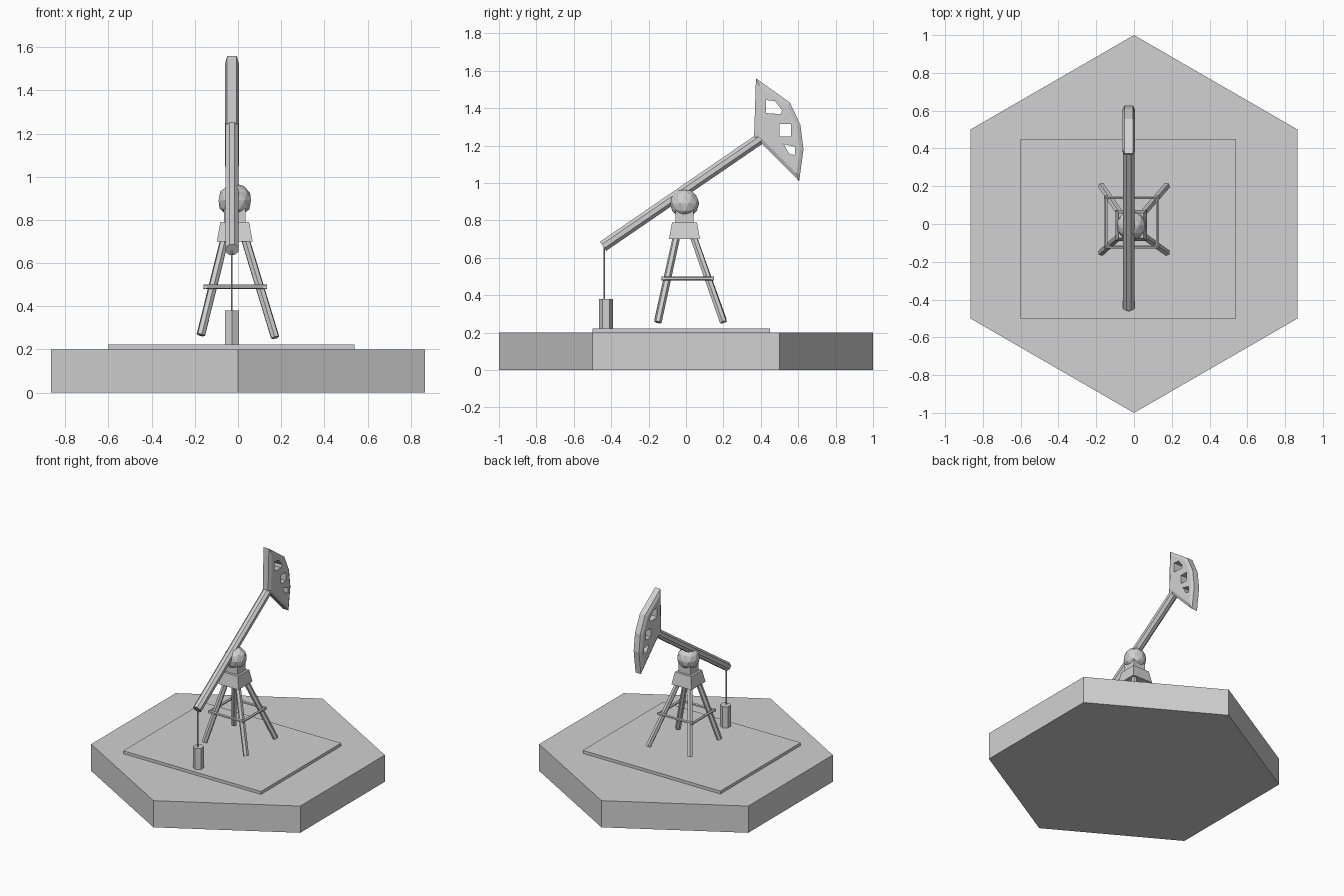
import bpy
import bmesh
from math import radians
from mathutils import Vector, Matrix

cube = bpy.data.objects.get("Cube")
if cube:
    bpy.data.objects.remove(cube, do_unlink=True)

grey = bpy.data.materials.new("plain grey")
grey.use_nodes = True
grey.diffuse_color = (0.64, 0.64, 0.64, 1)
grey.node_tree.nodes["Principled BSDF"].inputs["Base Color"].default_value = (0.64, 0.64, 0.64, 1)


def finish(name, bm):
    bmesh.ops.recalc_face_normals(bm, faces=bm.faces)
    mesh = bpy.data.meshes.new(name)
    bm.to_mesh(mesh)
    bm.free()
    mesh.materials.append(grey)
    obj = bpy.data.objects.new(name, mesh)
    bpy.context.collection.objects.link(obj)
    return obj


def rod(name, start, end, radius, sides, turn=0, top_radius=None):
    """Flat-sided cylinder or frustum between two points."""
    start, end = Vector(start), Vector(end)
    axis = end - start
    aim = axis.to_track_quat('Z', 'Y').to_matrix().to_4x4()
    place = Matrix.Translation((start + end) / 2) @ aim @ Matrix.Rotation(radians(turn), 4, 'Z')
    bm = bmesh.new()
    bmesh.ops.create_cone(bm, cap_ends=True, segments=sides, radius1=radius,
                          radius2=radius if top_radius is None else top_radius,
                          depth=axis.length, matrix=place)
    return finish(name, bm)


def box(name, low, high):
    low, high = Vector(low), Vector(high)
    bm = bmesh.new()
    bmesh.ops.create_cube(bm, size=1, matrix=Matrix.Translation((low + high) / 2)
                          @ Matrix.Diagonal((*(high - low), 1)))
    return finish(name, bm)


def side_plate(name, outline, x, half, chamfer=0, rise=0):
    """Extrude a (y, z) outline along x, with optional chamfered side faces."""
    bm = bmesh.new()
    face = bm.faces.new([bm.verts.new((x - half, y, z)) for y, z in outline])
    new = bmesh.ops.extrude_face_region(bm, geom=[face])["geom"]
    bmesh.ops.translate(bm, vec=(2 * half, 0, 0),
                        verts=[v for v in new if isinstance(v, bmesh.types.BMVert)])
    bmesh.ops.recalc_face_normals(bm, faces=bm.faces)
    if chamfer:
        sides = [f for f in bm.faces if abs(f.normal.x) > 0.9]
        bmesh.ops.inset_region(bm, faces=sides, thickness=chamfer, depth=rise,
                               use_even_offset=True)
    return finish(name, bm)


# Ground slab and pad
rod("hexagon_base", (0, 0, 0), (0, 0, 0.2), 1, 6)
box("ground_pad", (-0.6, -0.5, 0.2), (0.54, 0.45, 0.222))

# Tower legs
cx, cy = -0.015, -0.008
for sx, side, drop in ((-1, "right", 0), (1, "left", 0.012)):
    for y, top_y, end in ((-0.15, -0.045, "front"), (0.2, 0.03, "back")):
        rod(f"{end}_{side}_leg", (sx * 0.172, y, 0.268 - drop),
            (cx + sx * 0.04, top_y, 0.74), 0.02, 6)

# Square brace round the legs
x0, x1, y0, y1, zb = -0.15, 0.125, -0.12, 0.14, 0.49
corners = [(x0, y0, zb), (x1, y0, zb), (x1, y1, zb), (x0, y1, zb)]
for i, side in enumerate(("front", "left", "back", "right")):
    a, b = Vector(corners[i]), Vector(corners[(i + 1) % 4])
    reach = (b - a).normalized() * 0.01
    rod(f"{side}_brace", a - reach, b + reach, 0.01, 6)

# Tower cap, neck and pivot ball
rod("tower_cap", (cx, cy, 0.7), (cx, cy, 0.79), 0.117, 4, turn=45, top_radius=0.094)
box("pivot_neck", (cx - 0.05, cy - 0.048, 0.78), (cx + 0.05, cy + 0.048, 0.87))
bm = bmesh.new()
bmesh.ops.create_icosphere(bm, subdivisions=2, radius=0.079,
                           matrix=Matrix.Translation((cx, cy, 0.89)))
finish("pivot_ball", bm)

# Walking beam
bx = -0.028
rod("walking_beam", (bx, -0.443, 0.662), (bx, 0.405, 1.243), 0.032, 8, turn=22.5)

# Curved head with three openings
head = side_plate("beam_head", [(0.374, 1.56), (0.556, 1.43), (0.612, 1.31), (0.628, 1.18),
                                (0.605, 1.01), (0.406, 1.21), (0.364, 1.246)],
                  bx, 0.022, chamfer=0.02, rise=0.0105)
holes = [
    [(0.428, 1.444), (0.476, 1.438), (0.513, 1.39), (0.508, 1.368), (0.428, 1.374)],
    [(0.5, 1.315), (0.562, 1.315), (0.562, 1.25), (0.5, 1.25)],
    [(0.522, 1.208), (0.583, 1.194), (0.583, 1.15), (0.553, 1.155)],
]
for outline in holes:
    cutter = side_plate("opening_cutter", outline, bx, 0.1)
    cutter.hide_render = True
    cut = head.modifiers.new("opening", 'BOOLEAN')
    cut.operation, cut.solver, cut.object = 'DIFFERENCE', 'EXACT', cutter
    with bpy.context.temp_override(object=head, active_object=head, selected_objects=[head]):
        bpy.ops.object.modifier_apply(modifier=cut.name)
    bpy.data.objects.remove(cutter, do_unlink=True)

# Hanging rod and wellhead
rod("hanging_rod", (bx, -0.437, 0.37), (bx, -0.437, 0.66), 0.004, 6)
rod("wellhead", (bx, -0.428, 0.22), (bx, -0.428, 0.38), 0.038, 6)
